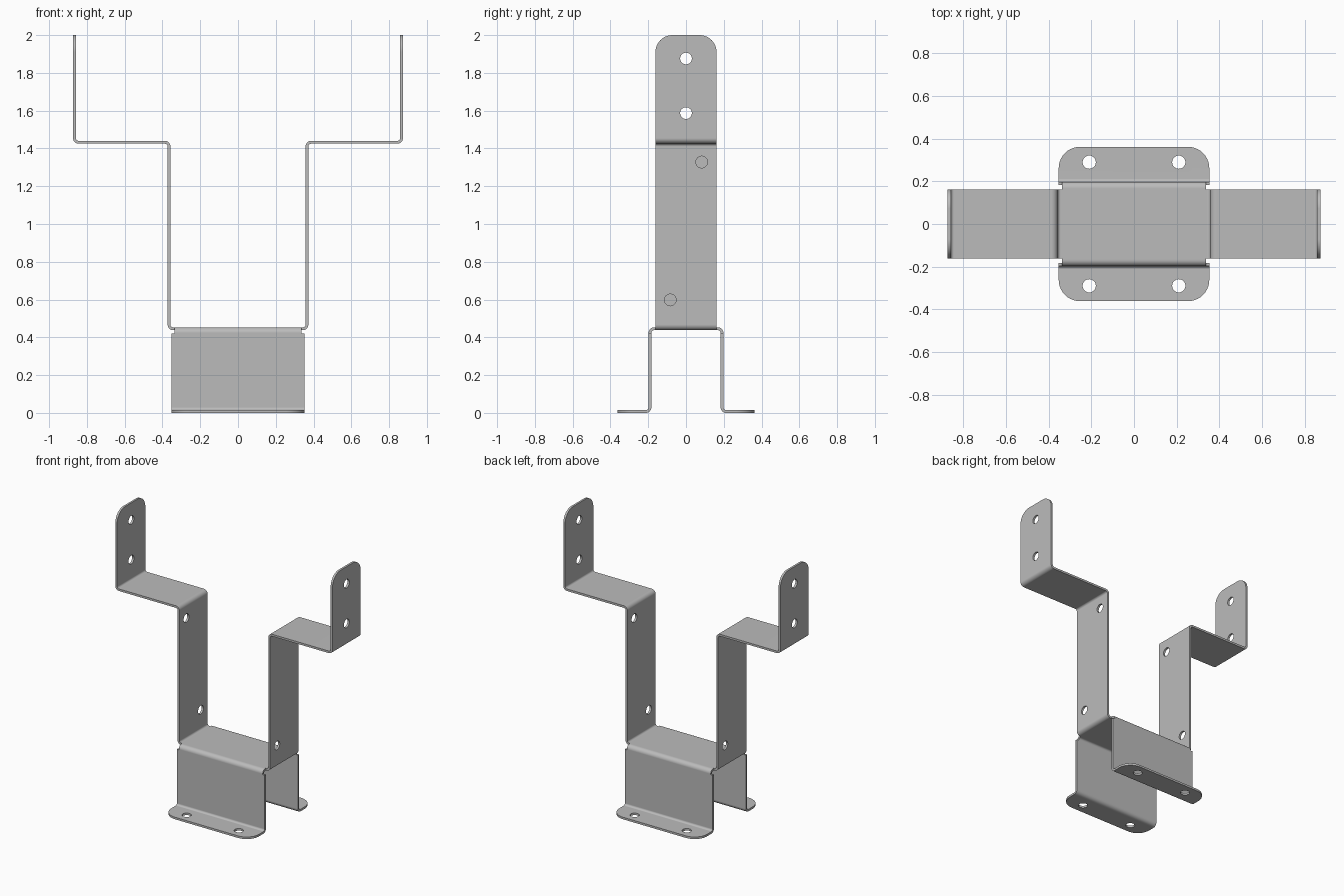
import bpy, bmesh, math
from mathutils import Vector, Matrix

if "Cube" in bpy.data.objects:
    bpy.data.objects.remove(bpy.data.objects["Cube"])

T = 0.015        # sheet thickness
BEND = 0.022     # bend radius at mid thickness
HOLE = 0.031     # hole radius
STRIP = 0.162    # half width of the arm strip

steel = bpy.data.materials.new("grey steel")
steel.use_nodes = True
GREY = (0.5, 0.5, 0.5, 1)
steel.diffuse_color = GREY
steel.node_tree.nodes["Principled BSDF"].inputs["Base Color"].default_value = GREY


def bent_path(points, steps=8):
    """Round each corner; return (point, normal) pairs along the path."""
    pts = [Vector(p) for p in points]
    left = lambda d: Vector((-d.y, d.x))
    out = [(pts[0], left((pts[1] - pts[0]).normalized()))]
    for a, b, c in zip(pts, pts[1:], pts[2:]):
        d1, d2 = (b - a).normalized(), (c - b).normalized()
        side = 1 if d1.cross(d2) > 0 else -1
        centre = b - d1 * BEND + left(d1) * side * BEND
        for i in range(steps + 1):
            t = math.pi / 2 * i / steps
            n = left(d1) * math.cos(t) + left(d2) * math.sin(t)
            out.append((centre - n * side * BEND, n))
    out.append((pts[-1], left((pts[-1] - pts[-2]).normalized())))
    return out


def sheet(name, points, half, place, round_ends, radius):
    """Bent sheet; place(u, v, w) maps profile and width to space."""
    bm = bmesh.new()
    rings = []
    for p, n in bent_path(points):
        hi, lo = p + n * T / 2, p - n * T / 2
        rings.append([bm.verts.new(place(q.x, q.y, w)) for q, w in
                      ((hi, -half), (hi, half), (lo, half), (lo, -half))])
    for r, s in zip(rings, rings[1:]):
        for i in range(4):
            j = (i + 1) % 4
            bm.faces.new((r[i], r[j], s[j], s[i]))
    bm.faces.new(rings[0])
    bm.faces.new(rings[-1][::-1])
    # rounded corners on the free ends
    edges = [bm.edges.get((rings[e][a], rings[e][b]))
             for e in round_ends for a, b in ((1, 2), (3, 0))]
    bmesh.ops.bevel(bm, geom=edges, offset=radius, segments=10,
                    profile=0.5, affect='EDGES')
    bmesh.ops.recalc_face_normals(bm, faces=bm.faces)
    return finish(name, bm)


def finish(name, bm):
    mesh = bpy.data.meshes.new(name)
    bm.to_mesh(mesh)
    bm.free()
    ob = bpy.data.objects.new(name, mesh)
    mesh.materials.append(steel)
    bpy.context.collection.objects.link(ob)
    return ob


def drill(bm, at, axis, depth):
    turn = Matrix.Rotation(math.pi / 2, 4, 'Y') if axis == 'X' else Matrix()
    bmesh.ops.create_cone(bm, cap_ends=True, segments=32, radius1=HOLE, radius2=HOLE,
                          depth=depth, matrix=Matrix.Translation(at) @ turn)


def block(bm, at, size):
    bmesh.ops.create_cube(bm, size=1, matrix=Matrix.Translation(at) @ Matrix.Diagonal((*size, 1)))


def cut_and_smooth(ob, bm):
    cutter = finish("cutter", bm)
    cutter.hide_render = True
    mod = ob.modifiers.new("cuts", 'BOOLEAN')
    mod.operation, mod.solver, mod.object = 'DIFFERENCE', 'EXACT', cutter
    bpy.ops.object.select_all(action='DESELECT')
    bpy.context.view_layer.objects.active = ob
    ob.select_set(True)
    bpy.ops.object.modifier_apply(modifier=mod.name)
    bpy.data.objects.remove(cutter)
    bpy.ops.object.shade_smooth_by_angle(angle=math.radians(30))
    even = ob.modifiers.new("even shading", 'WEIGHTED_NORMAL')
    even.keep_sharp = True


# One strip forms the tall arms, shelves, end tabs and the bridge between them
WEB = 0.4455
half_path = [(0.365, WEB), (0.365, 1.4325), (0.866, 1.4325), (0.866, 2.0)]
path = [(-x, z) for x, z in reversed(half_path)] + half_path
arms = sheet("arm_strip", path, STRIP, lambda u, v, w: (u, w, v), (0, -1), 0.09)
holes = bmesh.new()
for s in (-1, 1):
    for z in (1.876, 1.587):
        drill(holes, (s * 0.866, 0, z), 'X', 0.1)
    drill(holes, (s * 0.365, s * 0.083, 1.328), 'X', 0.1)
    drill(holes, (s * 0.365, -s * 0.083, 0.598), 'X', 0.1)
cut_and_smooth(arms, holes)

# Base walls with mounting feet, front and back
wall_path = [(STRIP, WEB), (0.1905, WEB), (0.1905, T / 2), (0.362, T / 2)]
for name, s in (("front_base_wall", -1), ("back_base_wall", 1)):
    wall = sheet(name, wall_path, 0.353, lambda u, v, w: (w, s * u, v), (-1,), 0.1)
    cuts = bmesh.new()
    for side in (-1, 1):
        drill(cuts, (side * 0.21, s * 0.29, 0), 'Z', 0.1)
        # relief notch beside the upper bend
        block(cuts, (side * 0.387, s * 0.18, 0.47), (0.1, 0.1, 0.1))
    cut_and_smooth(wall, cuts)
